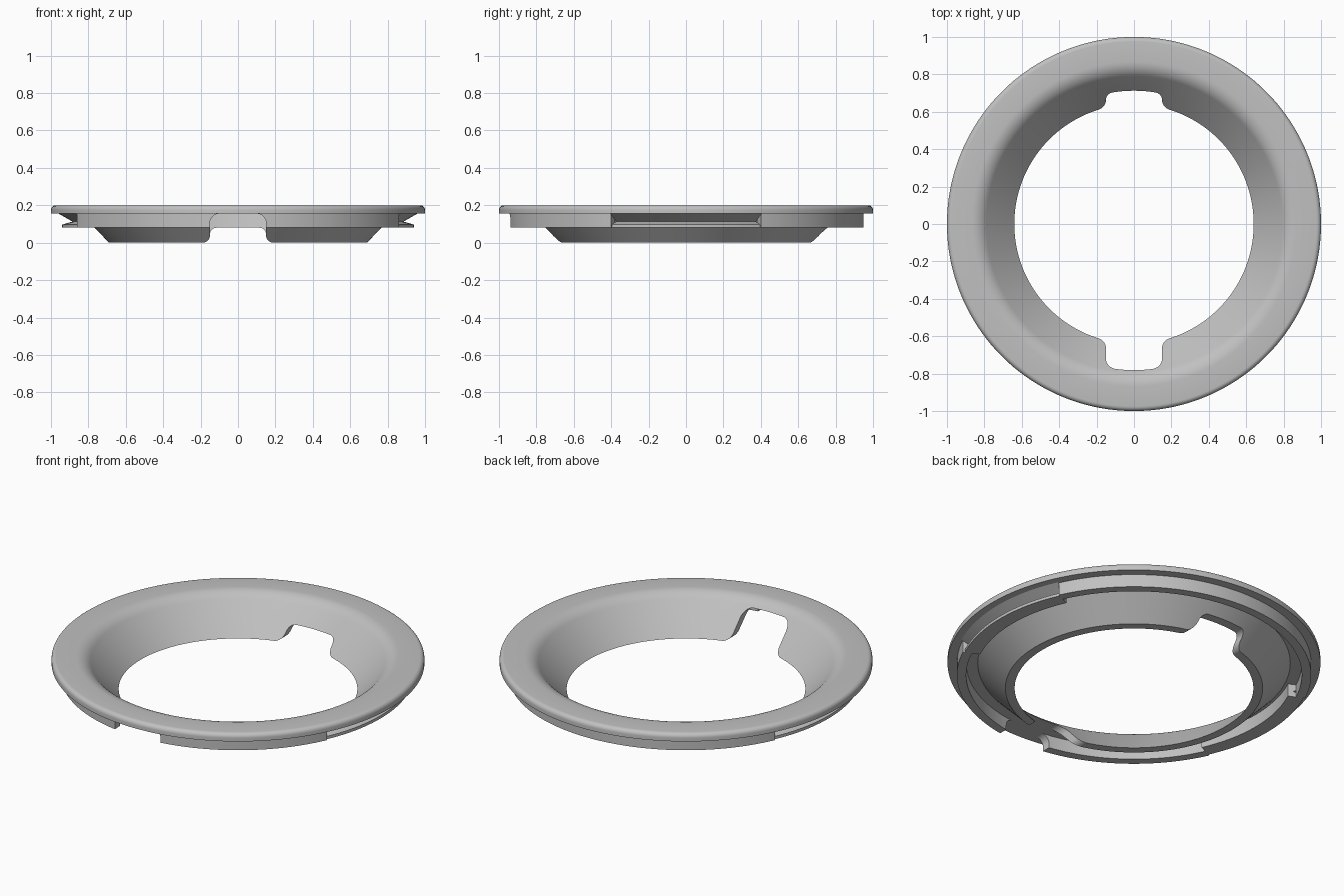
import bpy, bmesh
from math import sin, cos, pi, radians, asin, degrees

old = bpy.data.objects.get("Cube")
if old:
    bpy.data.objects.remove(old)

grey = bpy.data.materials.new("plain_grey")
grey.use_nodes = True
grey.diffuse_color = (0.53, 0.53, 0.53, 1)
grey.node_tree.nodes["Principled BSDF"].inputs["Base Color"].default_value = grey.diffuse_color


def arc(cx, cz, r, start, end, steps=8):
    """Points on an arc, angles in degrees."""
    angles = [radians(start + (end - start) * i / steps) for i in range(steps + 1)]
    return [(cx + r * cos(a), cz + r * sin(a)) for a in angles]


def finish(name, bm):
    bmesh.ops.recalc_face_normals(bm, faces=bm.faces)
    mesh = bpy.data.meshes.new(name)
    bm.to_mesh(mesh)
    bm.free()
    mesh.materials.append(grey)
    obj = bpy.data.objects.new(name, mesh)
    bpy.context.collection.objects.link(obj)
    return obj


def revolve(name, profile, start=0, end=360):
    """Sweep a closed (radius, z) profile around z, capping partial sweeps."""
    bm = bmesh.new()
    full = end - start == 360
    steps = round((end - start) / 2)
    rings = []
    for i in range(steps if full else steps + 1):
        a = radians(start + (end - start) * i / steps)
        rings.append([bm.verts.new((r * cos(a), r * sin(a), z)) for r, z in profile])
    n = len(profile)
    for i in range(steps):
        a, b = rings[i], rings[(i + 1) % len(rings)]
        for j in range(n):
            k = (j + 1) % n
            bm.faces.new((a[j], b[j], b[k], a[k]))
    if not full:
        bm.faces.new(rings[0])
        bm.faces.new(rings[-1])
    return finish(name, bm)


def notch_cutter(name, top, corner, y0, y1):
    """Slot with rounded upper corners and a flared mouth, running along y."""
    half = [(0.19, -0.02)] + arc(0.19, 0.04, 0.04, 270, 180)
    half += arc(0.15 - corner, top - corner, corner, 0, 90)
    outline = half + [(-x, z) for x, z in reversed(half)]
    bm = bmesh.new()
    face = bm.faces.new([bm.verts.new((x, y0, z)) for x, z in outline])
    ext = bmesh.ops.extrude_face_region(bm, geom=[face])
    verts = [g for g in ext["geom"] if isinstance(g, bmesh.types.BMVert)]
    bmesh.ops.translate(bm, verts=verts, vec=(0, y1 - y0, 0))
    obj = finish(name, bm)
    obj.hide_render = True
    return obj


def select(obj):
    bpy.ops.object.select_all(action='DESELECT')
    obj.select_set(True)
    bpy.context.view_layer.objects.active = obj


def cut(obj, cutter):
    mod = obj.modifiers.new("notch", 'BOOLEAN')
    mod.operation = 'DIFFERENCE'
    mod.solver = 'EXACT'
    mod.object = cutter
    select(obj)
    bpy.ops.object.modifier_apply(modifier=mod.name)


# Flat flange flowing into the conical funnel
fillet_r = 0.107
profile = [(0.69, 0), (0.64, 0)]
profile += arc(0.869, 0.2 - fillet_r, fillet_r, 137.7, 90)
profile += arc(0.975, 0.175, 0.025, 90, 0, 6)
profile += [(1, 0.155), (0.838, 0.155)]
flange = revolve("flange_and_funnel", profile)

# Skirt arcs at front and back, grooved clip arcs at both sides
side = degrees(asin(0.4 / 0.95))
skirt_profile = [(0.90, 0.08), (0.95, 0.08), (0.95, 0.16), (0.90, 0.16)]
clip_profile = [(0.855, 0.08), (0.94, 0.08), (0.94, 0.097), (0.885, 0.113),
                (0.96, 0.156), (0.855, 0.156)]
skirt_back = revolve("skirt_back", skirt_profile, side, 180 - side)
skirt_front = revolve("skirt_front", skirt_profile, 180 + side, 360 - side)
clip_left = revolve("clip_left", clip_profile, -side, side)
clip_right = revolve("clip_right", clip_profile, 180 - side, 180 + side)

# Notches: a tall one through funnel and skirt in front, a low one behind
front_cutter = notch_cutter("front_notch_cutter", 0.1555, 0.05, -1.1, -0.5)
back_cutter = notch_cutter("back_notch_cutter", 0.08, 0.035, 0.5, 0.86)
cut(flange, front_cutter)
cut(flange, back_cutter)
cut(skirt_front, front_cutter)
for cutter in (front_cutter, back_cutter):
    bpy.data.objects.remove(cutter)

for obj in (flange, skirt_back, skirt_front, clip_left, clip_right):
    select(obj)
    bpy.ops.object.shade_smooth_by_angle(angle=radians(30))
